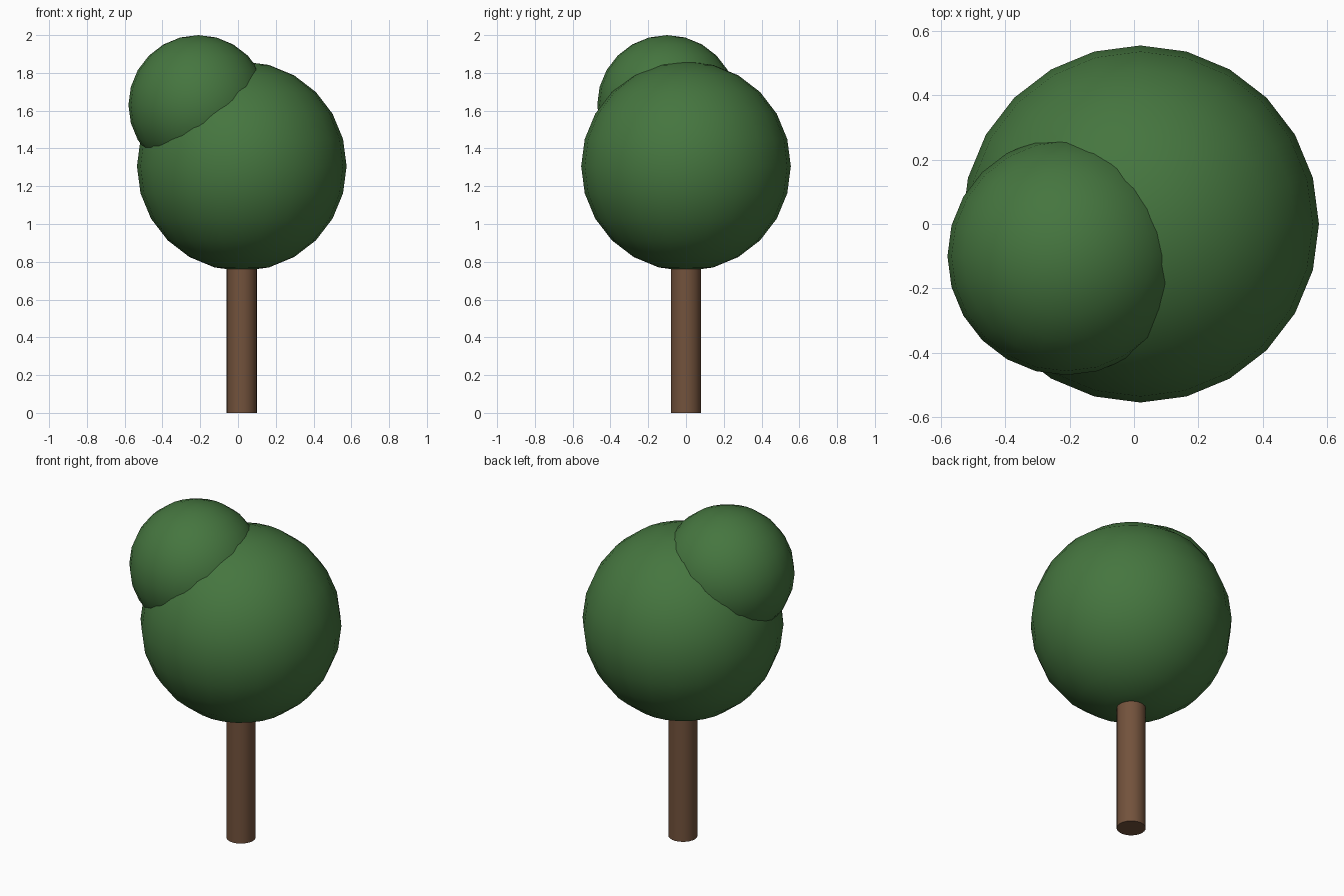
import bpy

if "Cube" in bpy.data.objects:
    bpy.data.objects.remove(bpy.data.objects["Cube"])


def material(name, color):
    mat = bpy.data.materials.new(name)
    mat.diffuse_color = color
    mat.use_nodes = True
    mat.node_tree.nodes["Principled BSDF"].inputs["Base Color"].default_value = mat.diffuse_color
    return mat


def finish(name, mat):
    obj = bpy.context.object
    obj.name = name
    obj.data.materials.append(mat)
    bpy.ops.object.shade_smooth_by_angle()
    return obj


def leaf_ball(name, radius, location):
    bpy.ops.mesh.primitive_uv_sphere_add(
        segments=24, ring_count=12, radius=radius, location=location)
    return finish(name, leaf)


bark = material("bark", (0.17, 0.085, 0.045, 1))
leaf = material("leaf", (0.06, 0.18, 0.05, 1))

# Trunk, running up into the crown
bpy.ops.mesh.primitive_cylinder_add(
    vertices=24, radius=0.08, depth=0.9, location=(0.02, 0, 0.45))
finish("trunk", bark)

# Round crown with a smaller leaf clump on its upper left
leaf_ball("crown", 0.555, (0.02, 0, 1.306))
leaf_ball("side_clump", 0.37, (-0.21, -0.1, 1.63))
